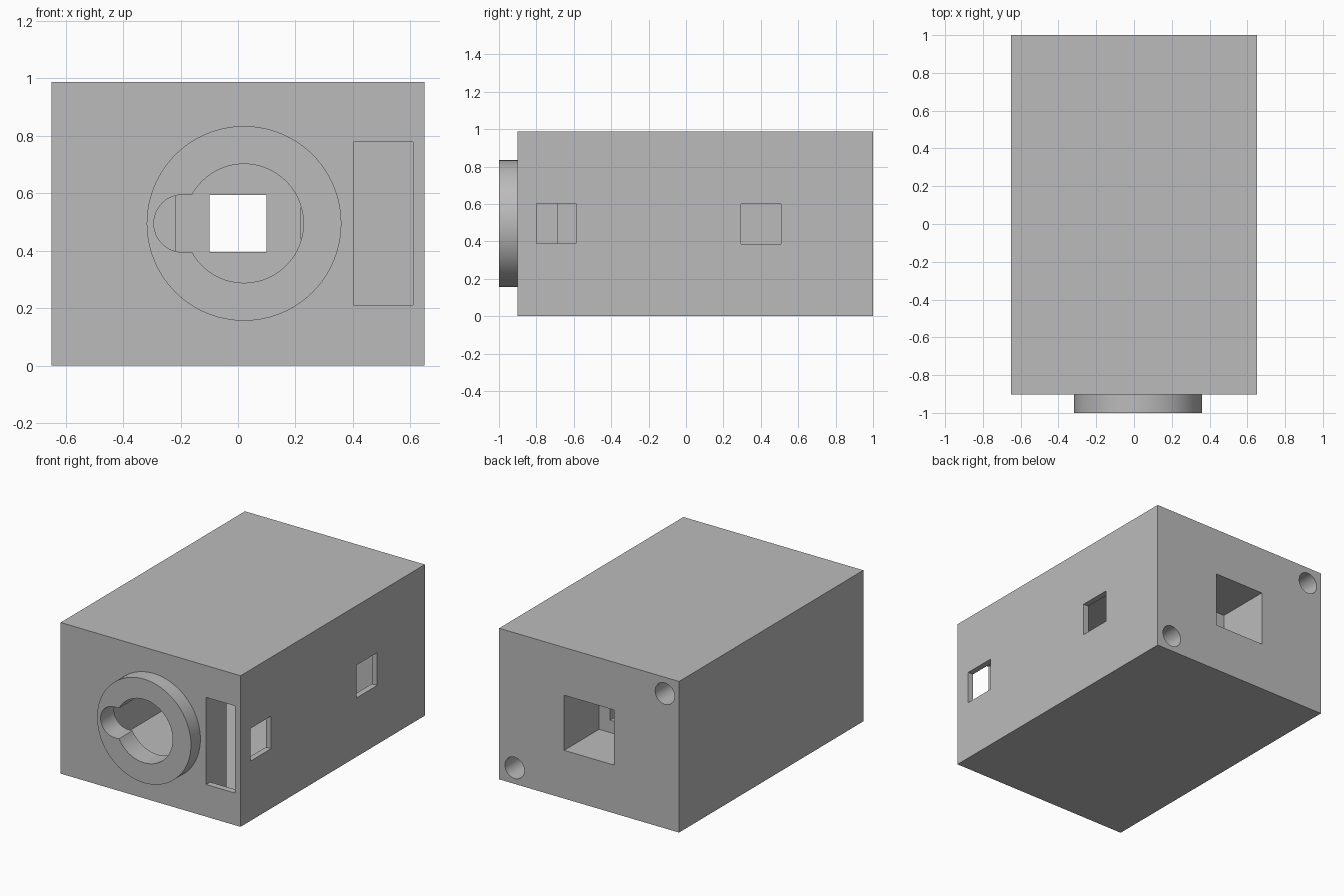
import bpy, bmesh
from math import sin, cos, pi, radians, asin

if "Cube" in bpy.data.objects:
    bpy.data.objects.remove(bpy.data.objects["Cube"])


def prism(name, pts, y0, y1):
    """Extrude an x-z outline along y."""
    bm = bmesh.new()
    face = bm.faces.new([bm.verts.new((x, y0, z)) for x, z in pts])
    ext = bmesh.ops.extrude_face_region(bm, geom=[face])["geom"]
    bmesh.ops.translate(bm, vec=(0, y1 - y0, 0),
                        verts=[v for v in ext if isinstance(v, bmesh.types.BMVert)])
    bmesh.ops.recalc_face_normals(bm, faces=bm.faces)
    mesh = bpy.data.meshes.new(name)
    bm.to_mesh(mesh)
    bm.free()
    ob = bpy.data.objects.new(name, mesh)
    bpy.context.collection.objects.link(ob)
    return ob


def arc(cx, cz, r, a0, a1, n):
    return [(cx + r * cos(a0 + (a1 - a0) * i / n), cz + r * sin(a0 + (a1 - a0) * i / n))
            for i in range(n + 1)]


def disc(cx, cz, r, n=64):
    return arc(cx, cz, r, 0, 2 * pi, n)[:-1]


def rect(x0, x1, z0, z1):
    return [(x0, z0), (x1, z0), (x1, z1), (x0, z1)]


def combine(target, tool, op):
    mod = target.modifiers.new(op, "BOOLEAN")
    mod.operation, mod.object, mod.solver = op, tool, "EXACT"
    bpy.context.view_layer.objects.active = target
    bpy.ops.object.modifier_apply(modifier=mod.name)
    bpy.data.objects.remove(tool, do_unlink=True)


H, MID = 0.987, 0.495
SCREWS = [(-0.547, 0.88), (0.538, 0.105)]

# Hollow case with thin walls
case = prism("hollow_case", rect(-0.65, 0.65, 0, H), -0.902, 1)
combine(case, prism("cavity", rect(-0.612, 0.612, 0.04, H - 0.04), -0.86, 0.96), "DIFFERENCE")

# Front collar, rear socket housing, divider beside the front slot, screw bosses
combine(case, prism("collar", disc(0.021, MID, 0.339, 96), -1, -0.88), "UNION")
combine(case, prism("socket_housing", rect(-0.22, 0.22, 0.275, 0.715), 0.6, 0.98), "UNION")
combine(case, prism("divider", rect(0.358, 0.399, 0.02, H - 0.02), -0.88, -0.688), "UNION")
for x, z in SCREWS:
    combine(case, prism("boss", disc(x, z, 0.092, 32), 0.76, 0.98), "UNION")

# Keyhole opening: round bore with a round-ended notch on the left
a = asin(0.1 / 0.207)
keyhole = arc(0.021, MID, 0.207, -pi + a, pi - a, 64) + arc(-0.193, MID, 0.1, pi / 2, 3 * pi / 2, 24)
combine(case, prism("keyhole", keyhole, -1.1, -0.82), "DIFFERENCE")

# Front slot and side windows
combine(case, prism("slot", rect(0.402, 0.61, 0.21, 0.779), -1, -0.85), "DIFFERENCE")
combine(case, prism("window", rect(0.6, 0.7, 0.39, 0.603), -0.8, -0.587), "DIFFERENCE")
combine(case, prism("window", rect(0.6, 0.7, 0.385, 0.599), 0.295, 0.508), "DIFFERENCE")

# Rear socket, its inner through-hole and the screw holes
combine(case, prism("socket", rect(-0.18, 0.18, 0.315, 0.675), 0.64, 1.1), "DIFFERENCE")
combine(case, prism("through_hole", rect(-0.1, 0.1, 0.396, 0.594), 0.5, 0.8), "DIFFERENCE")
for x, z in SCREWS:
    combine(case, prism("screw_hole", disc(x, z, 0.07, 32), 0.8, 1.1), "DIFFERENCE")

# Mid-grey finish
grey = bpy.data.materials.new("mid_grey")
grey.diffuse_color = (0.5, 0.5, 0.5, 1)
grey.use_nodes = True
grey.node_tree.nodes["Principled BSDF"].inputs["Base Color"].default_value = grey.diffuse_color
case.data.materials.clear()
case.data.materials.append(grey)

case.select_set(True)
bpy.context.view_layer.objects.active = case
bpy.ops.object.shade_smooth_by_angle(angle=radians(30))
